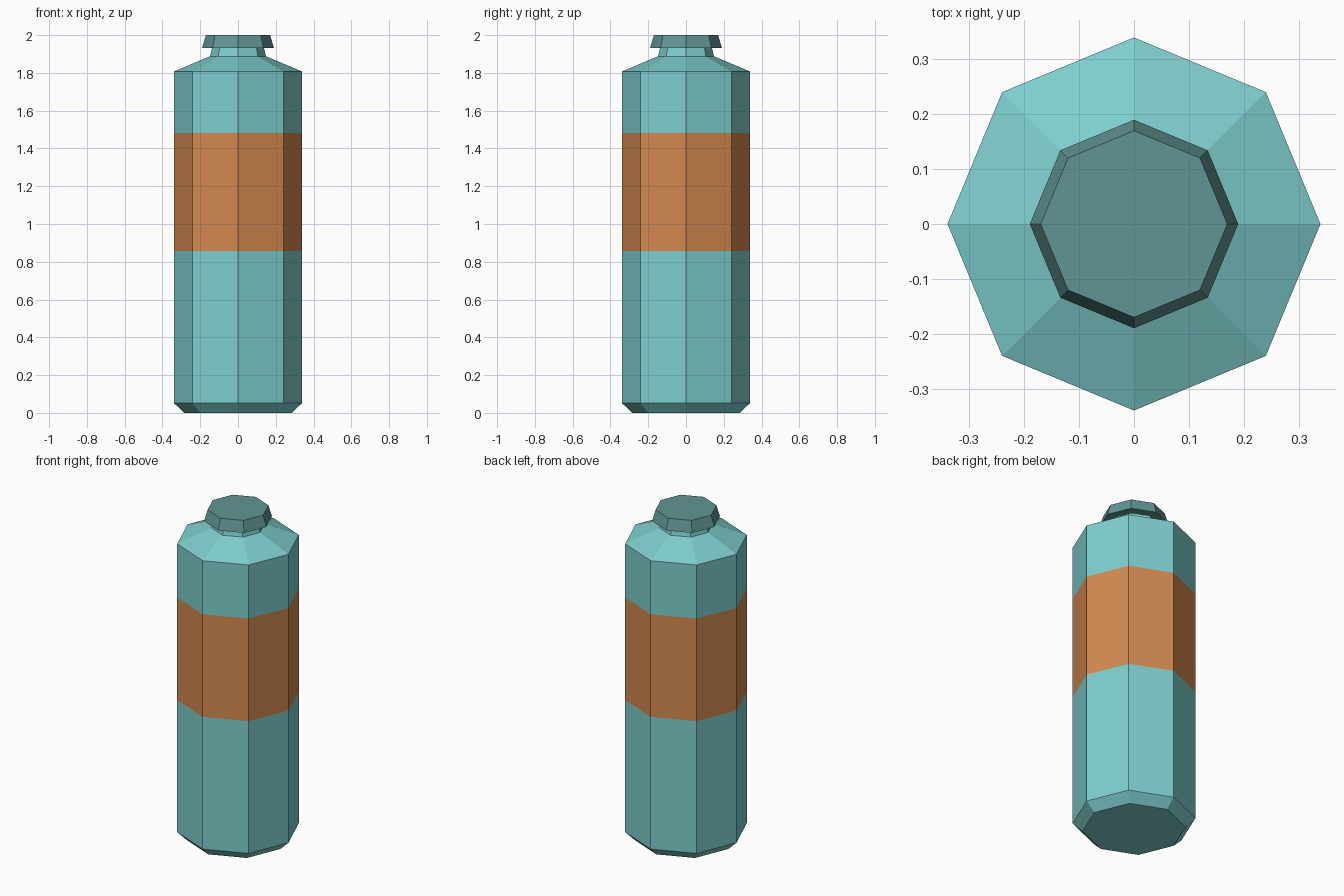
import bpy, bmesh, math

if "Cube" in bpy.data.objects:
    bpy.data.objects.remove(bpy.data.objects["Cube"])

SIDES = 8


def material(name, rgb):
    # 0-255 display colour to linear
    lin = [((c / 255 + 0.055) / 1.055) ** 2.4 for c in rgb]
    m = bpy.data.materials.new(name)
    m.diffuse_color = (*lin, 1)
    m.use_nodes = True
    m.node_tree.nodes["Principled BSDF"].inputs["Base Color"].default_value = m.diffuse_color
    return m


teal = material("light teal", (125, 206, 205))
orange = material("label orange", (211, 137, 80))
dark = material("cap dark teal", (97, 149, 147))


def lathe(name, profile, mats, band=None):
    """Eight-sided closed turned solid from (radius, height) pairs."""
    bm = bmesh.new()
    rings = []
    for r, z in profile:
        rings.append([bm.verts.new((r * math.cos(2 * math.pi * i / SIDES),
                                    r * math.sin(2 * math.pi * i / SIDES), z))
                      for i in range(SIDES)])
    for lo, hi in zip(rings, rings[1:]):
        for i in range(SIDES):
            j = (i + 1) % SIDES
            bm.faces.new((lo[i], lo[j], hi[j], hi[i]))
    bm.faces.new(rings[0][::-1])
    bm.faces.new(rings[-1])
    # label band coloured by height
    if band:
        for f in bm.faces:
            if band[0] < f.calc_center_median().z < band[1]:
                f.material_index = 1
    me = bpy.data.meshes.new(name)
    bm.to_mesh(me)
    bm.free()
    for m in mats:
        me.materials.append(m)
    ob = bpy.data.objects.new(name, me)
    bpy.context.collection.objects.link(ob)
    return ob


# body with bevelled base, label band, sloping shoulder and short neck
lathe("bottle_body",
      [(0.285, 0), (0.34, 0.053), (0.34, 0.857), (0.34, 1.481),
       (0.34, 1.807), (0.148, 1.888), (0.137, 1.935)],
      [teal, orange], band=(0.857, 1.481))

# tapered screw cap
lathe("bottle_cap", [(0.19, 1.933), (0.17, 2.0)], [dark])
